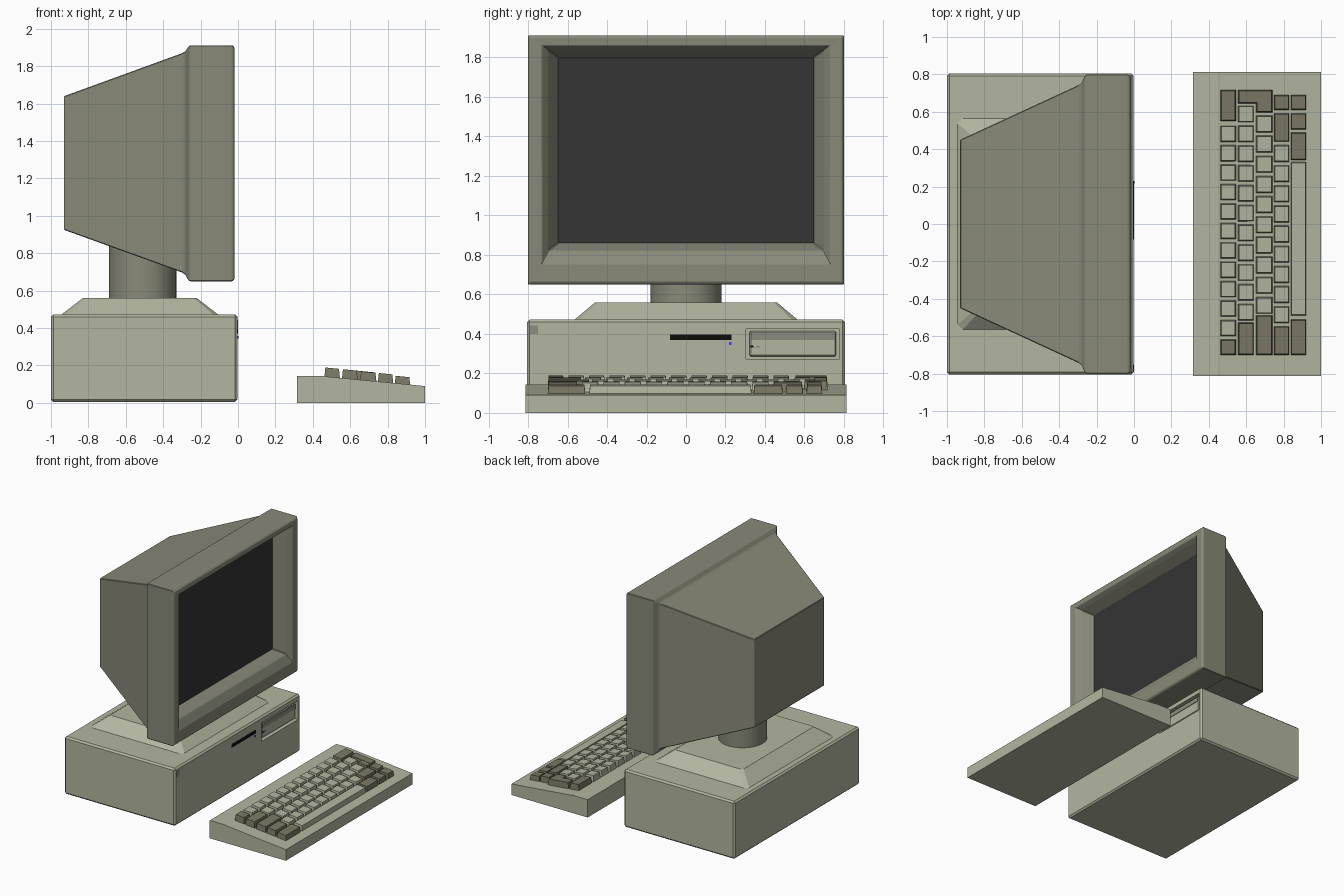
import bpy, bmesh, math

if "Cube" in bpy.data.objects:
    bpy.data.objects.remove(bpy.data.objects["Cube"])


def material(name, rgb):
    m = bpy.data.materials.new(name)
    m.diffuse_color = (*rgb, 1)
    m.use_nodes = True
    m.node_tree.nodes["Principled BSDF"].inputs["Base Color"].default_value = m.diffuse_color
    return m


CASE = material("case_beige", (0.45, 0.47, 0.35))
SHELL = material("monitor_grey", (0.25, 0.255, 0.19))
DARK_KEY = material("dark_key", (0.20, 0.19, 0.13))
GLASS = material("glass", (0.035, 0.035, 0.035))
BLACK = material("black", (0.004, 0.004, 0.004))
BADGE = material("badge_grey", (0.26, 0.27, 0.21))
LED = material("led_blue", (0.08, 0.04, 0.9))


def finish(bm, name, mat):
    bmesh.ops.recalc_face_normals(bm, faces=bm.faces)
    me = bpy.data.meshes.new(name)
    bm.to_mesh(me)
    bm.free()
    ob = bpy.data.objects.new(name, me)
    me.materials.append(mat)
    bpy.context.collection.objects.link(ob)
    return ob


def bevel(ob, width, segments=1):
    mod = ob.modifiers.new("bevel", "BEVEL")
    mod.width, mod.segments, mod.limit_method = width, segments, "ANGLE"
    return ob


def loft(name, rings, mat):
    """Skin a list of rings (equal point counts) and cap both ends."""
    bm = bmesh.new()
    loops = [[bm.verts.new(p) for p in ring] for ring in rings]
    for a, b in zip(loops, loops[1:]):
        for i in range(len(a)):
            j = (i + 1) % len(a)
            bm.faces.new((a[i], a[j], b[j], b[i]))
    bm.faces.new(loops[0])
    bm.faces.new(loops[-1])
    return finish(bm, name, mat)


def box(name, x, y, z, mat):
    rings = [[(x[0], y[0], h), (x[1], y[0], h), (x[1], y[1], h), (x[0], y[1], h)] for h in z]
    return loft(name, rings, mat)


# System unit with a drive bay cut into its front
case = box("system_case", (-1, -0.003), (-0.805, 0.805), (0.005, 0.473), CASE)
bevel(case, 0.013)
cutter = box("bay_cutter", (-0.035, 0.05), (0.305, 0.777), (0.274, 0.426), CASE)
cutter.hide_render = True
cutter.hide_viewport = True
cut = case.modifiers.new("bay", "BOOLEAN")
cut.object, cut.operation, cut.solver = cutter, "DIFFERENCE", "EXACT"

# Drive and small front details
bevel(box("drive_face", (-0.05, -0.014), (0.322, 0.76), (0.286, 0.414), CASE), 0.006)
box("drive_door", (-0.03, -0.010), (0.33, 0.752), (0.368, 0.404), BADGE)
box("drive_light", (-0.03, -0.010), (0.327, 0.341), (0.330, 0.342), BLACK)
box("drive_button", (-0.03, -0.011), (0.355, 0.375), (0.331, 0.338), BADGE)
box("floppy_slot", (-0.02, -0.001), (-0.082, 0.23), (0.370, 0.397), BLACK)
box("power_light", (-0.02, 0.002), (0.217, 0.23), (0.344, 0.358), LED)
box("front_badge", (-0.02, 0.0), (-0.79, -0.75), (0.40, 0.443), BADGE)


# Sloped monitor stand with clipped corners
def clipped(x0, x1, y, z, c):
    return [(x0 + c, -y, z), (x1 - c, -y, z), (x1, -y + c, z), (x1, y - c, z),
            (x1 - c, y, z), (x0 + c, y, z), (x0, y - c, z), (x0, -y + c, z)]


loft("monitor_stand", [clipped(-0.95, -0.10, 0.57, 0.468, 0.028),
                       clipped(-0.83, -0.22, 0.46, 0.56, 0.015)], CASE)

# Swivel neck
bpy.ops.mesh.primitive_cylinder_add(vertices=48, radius=0.18, depth=0.33, location=(-0.51, 0, 0.715))
neck = bpy.context.object
neck.name = "swivel_neck"
neck.data.materials.append(SHELL)
bpy.ops.object.shade_smooth_by_angle()

# Monitor shell: tapered tube housing, bezel, then the recess inward to the glass
shell = [(-0.93, 0.45, 0.925, 1.64), (-0.298, 0.742, 0.697, 1.87), (-0.282, 0.752, 0.685, 1.88),
         (-0.265, 0.787, 0.655, 1.905), (-0.258, 0.80, 0.65, 1.912),
         (-0.03, 0.80, 0.65, 1.912), (-0.018, 0.788, 0.662, 1.90),
         (-0.02, 0.73, 0.76, 1.86), (-0.055, 0.70, 0.82, 1.84),
         (-0.145, 0.645, 0.86, 1.80)]
monitor = loft("monitor_shell", [[(x, -y, a), (x, y, a), (x, y, b), (x, -y, b)]
                                 for x, y, a, b in shell], SHELL)
bevel(monitor, 0.004)

# Screen glass
screen = box("screen_glass", (-0.16, -0.14), (-0.65, 0.65), (0.858, 1.80), GLASS)
bevel(screen, 0.006, 2)

# Keyboard wedge
profile = [(0.315, 0), (0.995, 0), (0.995, 0.09), (0.46, 0.142), (0.45, 0.145), (0.315, 0.145)]
profile = [(x + 0.005 * (x > 0.9), z) for x, z in profile]
loft("keyboard_body", [[(x, y, z) for x, z in profile] for y in (-0.813, 0.813)], CASE)


# Keys: tapered caps following the slope of the keyboard
def key(bm, x0, x1, y0, y1, h=0.044):
    t = 0.005
    rings = []
    for inset, up in ((0, -0.004), (t, h)):
        a, b, c, d = x0 + inset, x1 - inset, y0 + inset, y1 - inset
        rings.append([bm.verts.new((x, y, 0.145 - (x - 0.46) * 0.1 + up))
                      for x, y in ((a, c), (b, c), (b, d), (a, d))])
    low, top = rings
    bm.faces.new(top)
    bm.faces.new(low)
    for i in range(4):
        j = (i + 1) % 4
        bm.faces.new((low[i], low[j], top[j], top[i]))


# Each row: x range, height, light run (start, end, count), dark key spans
rows = [
    ((0.462, 0.545), 0.045, (-0.617, 0.525, 11), [(-0.70, -0.617), (0.55, 0.717)]),
    ((0.556, 0.640), 0.045, (-0.515, 0.632, 11), [(-0.70, -0.527)]),
    ((0.653, 0.740), 0.043, (-0.480, 0.580, 10), [(-0.70, -0.488), (0.597, 0.717)]),
    ((0.748, 0.830), 0.044, (-0.530, 0.422, 9), [(-0.70, -0.547), (0.44, 0.592), (0.61, 0.69)]),
    ((0.838, 0.921), 0.038, (-0.490, 0.332, 1),
     [(-0.70, -0.51), (0.342, 0.49), (0.505, 0.592), (0.61, 0.69)]),
]
light, dark = bmesh.new(), bmesh.new()
for (x0, x1), h, (start, end, count), spans in rows:
    gap = 0.018 if count > 1 else 0
    first = start + (0.018 if spans[0][1] >= start - 0.001 else 0)
    pitch = (end - first + gap) / count
    for i in range(count):
        y = first + i * pitch
        key(light, x0, x1, y, y + pitch - gap, h)
    for y0, y1 in spans:
        key(dark, x0, x1, y0, y1, h)
key(dark, 0.556, 0.740, 0.645, 0.717, 0.045)  # long arm of the return key
finish(light, "light_keys", CASE)
finish(dark, "dark_keys", DARK_KEY)
